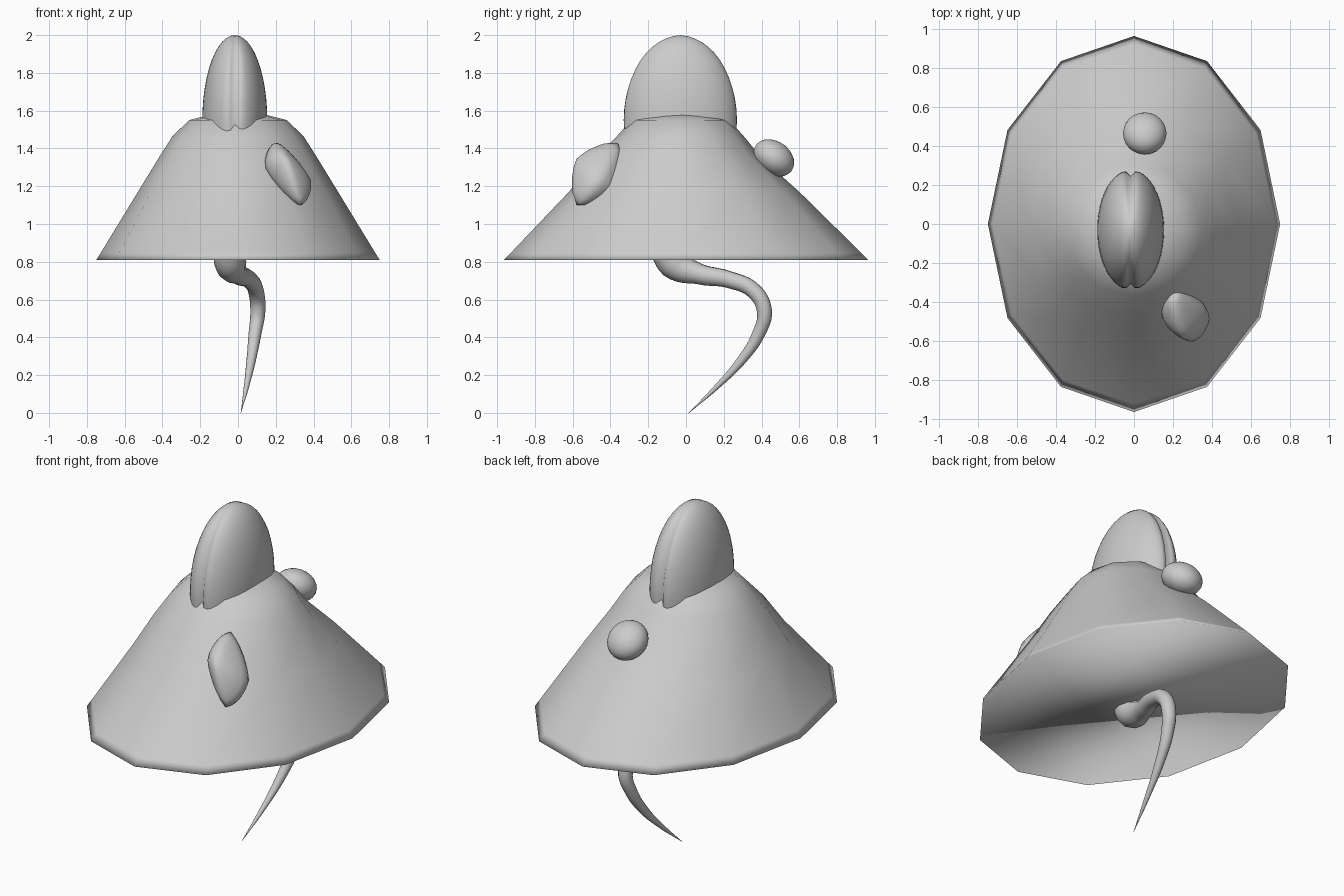
import bpy, bmesh, math
from mathutils import Vector

if "Cube" in bpy.data.objects:
    bpy.data.objects.remove(bpy.data.objects["Cube"])

grey = bpy.data.materials.new("light_grey")
grey.diffuse_color = (0.6, 0.6, 0.6, 1)
grey.use_nodes = True
grey.node_tree.nodes["Principled BSDF"].inputs["Base Color"].default_value = grey.diffuse_color


def finish(bm, name):
    """Turn a bmesh into a smooth grey object."""
    bmesh.ops.recalc_face_normals(bm, faces=bm.faces)
    for f in bm.faces:
        f.smooth = True
    me = bpy.data.meshes.new(name)
    bm.to_mesh(me)
    bm.free()
    me.materials.append(grey)
    ob = bpy.data.objects.new(name, me)
    bpy.context.collection.objects.link(ob)
    return ob


# Twelve-sided cap: stacked elliptical rings (z, x radius, y radius, y centre)
rings = [(0.81, 0.75, 0.965, 0.0), (0.85, 0.725, 0.925, 0.0),
         (1.17, 0.53, 0.61, -0.01), (1.35, 0.42, 0.44, -0.04),
         (1.46, 0.35, 0.34, -0.03), (1.55, 0.26, 0.26, -0.03),
         (1.58, 0.14, 0.12, -0.02)]
bm = bmesh.new()
loops = []
for z, rx, ry, cy in rings:
    loops.append([bm.verts.new((rx * math.cos(i * math.pi / 6),
                                cy + ry * math.sin(i * math.pi / 6), z))
                  for i in range(12)])
for lo, hi in zip(loops, loops[1:]):
    for i in range(12):
        j = (i + 1) % 12
        bm.faces.new((lo[i], lo[j], hi[j], hi[i]))
bm.faces.new(loops[0][::-1])
bm.faces.new(loops[-1])
finish(bm, "cap")

# Crest: tall ellipsoid split by a lengthwise groove at front, back and top
bm = bmesh.new()
bmesh.ops.create_uvsphere(bm, u_segments=48, v_segments=24, radius=1)
for v in bm.verts:
    n = v.co.copy()
    groove = math.exp(-(n.x / 0.10) ** 2) * min(1, abs(n.y) * 1.2)
    k = 1 - 0.10 * groove
    v.co = (-0.017 + 0.172 * n.x, -0.03 + 0.308 * n.y * k,
            1.55 + 0.45 * n.z * (1 - 0.03 * groove))
finish(bm, "crest")


# Lumps on the cap: balls stretched along three axes; low power gives points
def lump(name, centre, a, b, c, power):
    bm = bmesh.new()
    bmesh.ops.create_icosphere(bm, subdivisions=3, radius=1)
    for v in bm.verts:
        n = v.co / sum(abs(t) ** power for t in v.co) ** (1 / power)
        v.co = Vector(centre) + n.x * Vector(a) + n.y * Vector(b) + n.z * Vector(c)
    return finish(bm, name)


lump("front_lump", (0.265, -0.47, 1.265), (0.06, -0.11, -0.165),
     (0.12, 0.01, -0.03), (-0.01, -0.11, 0.08), 1.4)
lump("back_lump", (0.055, 0.465, 1.35), (0.112, 0, 0),
     (0, 0.09, -0.075), (0, 0.06, 0.065), 2)

# Tail: tapering tube (x, y, z, radius)
path = [(-0.04, -0.12, 0.90, 0.085), (-0.04, -0.06, 0.79, 0.085),
        (0.0, 0.07, 0.735, 0.055), (0.06, 0.23, 0.705, 0.045),
        (0.095, 0.36, 0.645, 0.042), (0.105, 0.415, 0.54, 0.04),
        (0.09, 0.385, 0.42, 0.034), (0.07, 0.295, 0.28, 0.025),
        (0.045, 0.165, 0.14, 0.014), (0.015, 0.015, 0.0, 0.001)]
cu = bpy.data.curves.new("tail", 'CURVE')
cu.dimensions = '3D'
cu.bevel_depth = 1
cu.bevel_resolution = 4
cu.resolution_u = 6
cu.use_fill_caps = True
sp = cu.splines.new('BEZIER')
sp.bezier_points.add(len(path) - 1)
for p, (x, y, z, r) in zip(sp.bezier_points, path):
    p.co = (x, y, z)
    p.radius = r
    p.handle_left_type = p.handle_right_type = 'AUTO'
cu.materials.append(grey)
tail = bpy.data.objects.new("tail", cu)
bpy.context.collection.objects.link(tail)
bpy.context.view_layer.objects.active = tail
tail.select_set(True)
bpy.ops.object.convert(target='MESH')
bpy.ops.object.shade_smooth()
